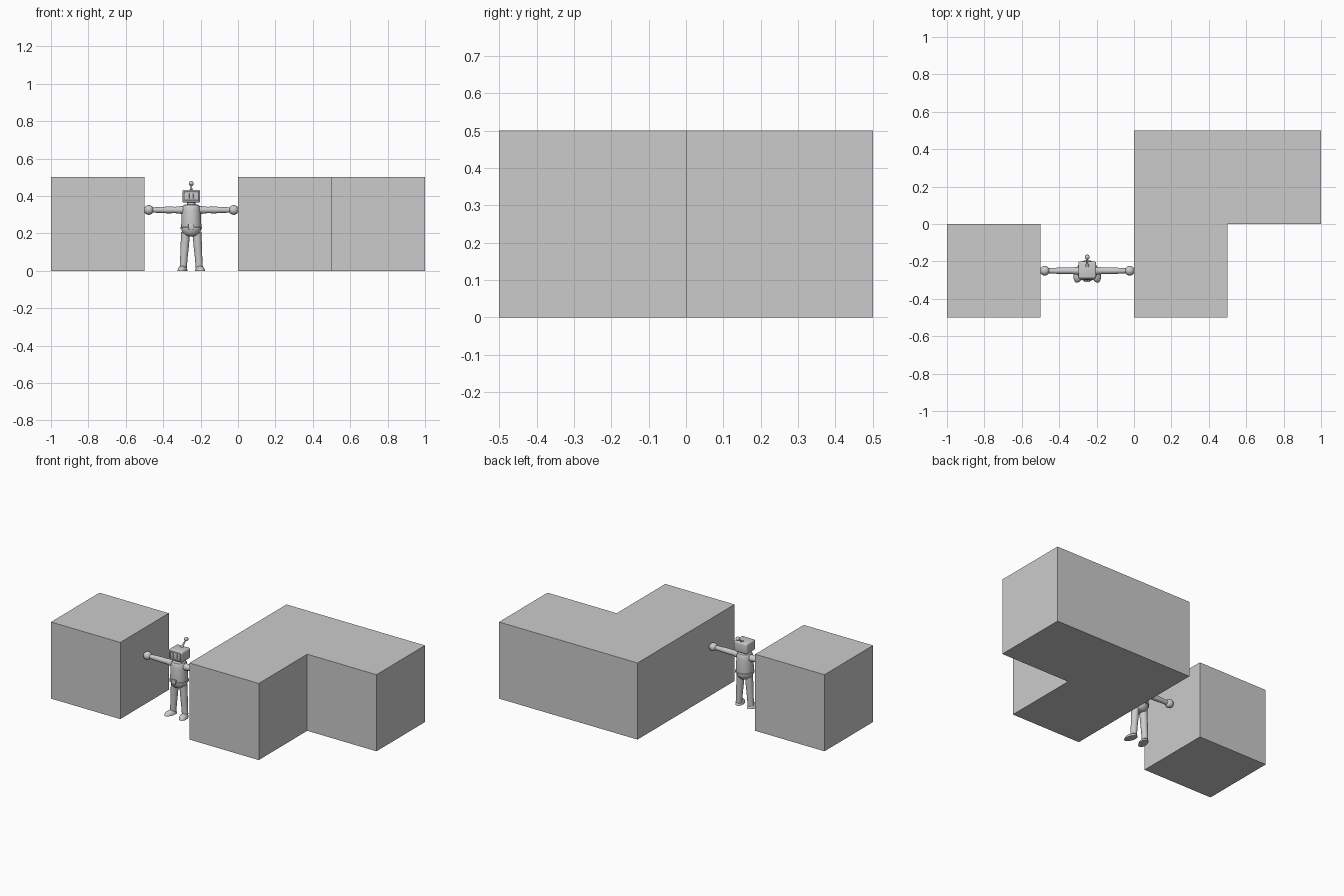
import bpy, bmesh, math
from mathutils import Vector, Matrix

if "Cube" in bpy.data.objects:
    bpy.data.objects.remove(bpy.data.objects["Cube"])

grey = bpy.data.materials.new("plain_grey")
grey.diffuse_color = (0.6, 0.6, 0.6, 1)
grey.use_nodes = True
grey.node_tree.nodes["Principled BSDF"].inputs["Base Color"].default_value = grey.diffuse_color
ROBOT = Vector((-0.25, -0.25, 0))


def finish(name, bm, smooth=True):
    bmesh.ops.recalc_face_normals(bm, faces=bm.faces)
    me = bpy.data.meshes.new(name)
    bm.to_mesh(me)
    bm.free()
    ob = bpy.data.objects.new(name, me)
    bpy.context.collection.objects.link(ob)
    me.materials.append(grey)
    if smooth:
        bpy.ops.object.select_all(action='DESELECT')
        ob.select_set(True)
        bpy.context.view_layer.objects.active = ob
        bpy.ops.object.shade_smooth_by_angle(angle=math.radians(40))
    return ob


def prism(name, outline, height):
    bm = bmesh.new()
    base = bm.faces.new([bm.verts.new((x, y, 0)) for x, y in outline])
    top = bmesh.ops.extrude_face_region(bm, geom=[base])["geom"]
    bmesh.ops.translate(bm, vec=(0, 0, height),
                        verts=[v for v in top if isinstance(v, bmesh.types.BMVert)])
    return finish(name, bm, False)


def lathe(name, profile, start, axis=(0, 0, 1), segments=28):
    """Spin (radius, distance) pairs around an axis leaving the start point."""
    bm = bmesh.new()
    rings = []
    for r, d in profile:
        rings.append([bm.verts.new((r * math.cos(2 * math.pi * i / segments),
                                    r * math.sin(2 * math.pi * i / segments), d))
                      for i in range(segments)])
    for a, b in zip(rings, rings[1:]):
        for i in range(segments):
            j = (i + 1) % segments
            bm.faces.new((a[i], a[j], b[j], b[i]))
    bm.faces.new(rings[0])
    bm.faces.new(rings[-1])
    turn = Vector((0, 0, 1)).rotation_difference(Vector(axis)).to_matrix().to_4x4()
    bm.transform(Matrix.Translation(ROBOT + Vector(start)) @ turn)
    return finish(name, bm)


def ball(name, center, radius):
    bm = bmesh.new()
    bmesh.ops.create_uvsphere(bm, u_segments=24, v_segments=14, radius=radius)
    bmesh.ops.translate(bm, vec=ROBOT + Vector(center), verts=bm.verts)
    return finish(name, bm)


def box(name, center, size, bevel=0.0):
    bm = bmesh.new()
    bmesh.ops.create_cube(bm, size=1)
    bmesh.ops.scale(bm, vec=size, verts=bm.verts)
    if bevel:
        bmesh.ops.bevel(bm, geom=bm.edges[:], offset=bevel, segments=3,
                        profile=0.5, affect='EDGES')
    bmesh.ops.translate(bm, vec=ROBOT + Vector(center), verts=bm.verts)
    return finish(name, bm)


# Blocks
prism("single_block", [(-1, -0.5), (-0.5, -0.5), (-0.5, 0), (-1, 0)], 0.5)
prism("corner_block", [(0, -0.5), (0.5, -0.5), (0.5, 0), (1, 0), (1, 0.5), (0, 0.5)], 0.5)

# Body, belt and neck
lathe("torso", [(0.012, 0.182), (0.032, 0.187), (0.046, 0.2), (0.053, 0.22), (0.054, 0.24),
                (0.052, 0.28), (0.05, 0.32), (0.047, 0.34), (0.041, 0.351), (0.03, 0.355)],
      (0, 0, 0))
lathe("belt", [(0.053, 0.222), (0.0575, 0.224), (0.0575, 0.232), (0.053, 0.234)], (0, 0, 0))
box("buckle", (0, -0.055, 0.235), (0.032, 0.012, 0.03), 0.003)
lathe("neck", [(0.022, 0.35), (0.022, 0.372)], (0, 0, 0))

# Head with framed face and slot eyes
box("head", (0, 0.004, 0.398), (0.096, 0.09, 0.068), 0.009)
for z in (0.374, 0.422):
    box("face_frame_bar", (0, -0.042, z), (0.08, 0.008, 0.007), 0.002)
for s in (-1, 1):
    box("face_frame_side", (s * 0.037, -0.042, 0.398), (0.007, 0.008, 0.052), 0.002)
    box("eye", (s * 0.014, -0.042, 0.4), (0.007, 0.007, 0.028), 0.002)

# Antenna leaning back
base, tip = Vector((0, 0.025, 0.428)), Vector((0, 0.073, 0.466))
lathe("antenna", [(0.01, 0), (0.008, 0.01), (0.005, 0.014), (0.005, (tip - base).length)],
      base, tip - base, 14)
ball("antenna_tip", tip, 0.013)

# Limbs, built for both sides
for s in (-1, 1):
    lathe("arm", [(0.022, 0), (0.021, 0.02), (0.017, 0.05), (0.018, 0.09), (0.016, 0.13),
                  (0.013, 0.19)], (s * 0.035, 0, 0.325), (s, 0, 0))
    ball("hand", (s * 0.227, 0, 0.325), 0.026)
    foot_top, hip = Vector((s * 0.043, 0, 0.015)), Vector((s * 0.03, 0, 0.205))
    lathe("leg", [(0.019, 0), (0.02, 0.06), (0.022, 0.11), (0.024, 0.19)],
          foot_top, hip - foot_top)
    # Foot: a flattened dome turned outward
    bm = bmesh.new()
    bmesh.ops.create_uvsphere(bm, u_segments=24, v_segments=14, radius=1)
    bmesh.ops.bisect_plane(bm, geom=bm.verts[:] + bm.edges[:] + bm.faces[:],
                           plane_co=(0, 0, 0), plane_no=(0, 0, -1), clear_outer=True)
    bmesh.ops.holes_fill(bm, edges=[e for e in bm.edges if e.is_boundary], sides=0)
    bm.transform(Matrix.Translation(ROBOT + Vector((s * 0.047, -0.02, 0)))
                 @ Matrix.Rotation(s * math.radians(14), 4, 'Z')
                 @ Matrix.Diagonal((0.025, 0.045, 0.026, 1)))
    finish("foot", bm)
